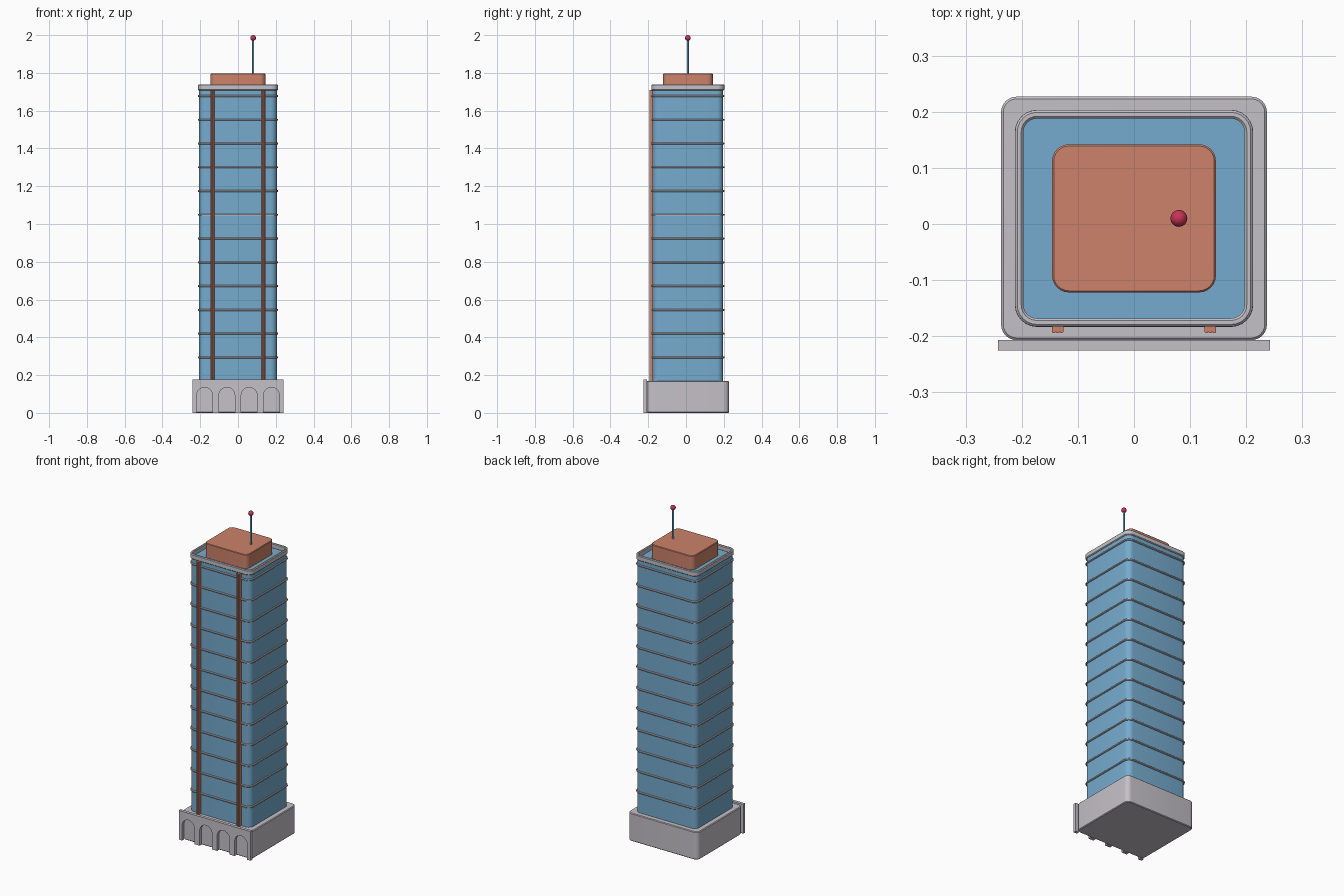
import bpy, bmesh, math

if "Cube" in bpy.data.objects:
    bpy.data.objects.remove(bpy.data.objects["Cube"])

CY = 0.01  # depth centre of the tower


def material(name, rgb):
    m = bpy.data.materials.new(name)
    m.diffuse_color = (*rgb, 1)
    m.use_nodes = True
    m.node_tree.nodes["Principled BSDF"].inputs["Base Color"].default_value = m.diffuse_color
    return m


GLASS = material("glass_blue", (0.18, 0.41, 0.62))
CLAY = material("terracotta", (0.61, 0.225, 0.145))
STONE = material("pale_stone", (0.56, 0.535, 0.575))
RED = material("beacon_red", (0.56, 0.035, 0.09))


def rounded_rect(hx, hy, r, n=6):
    pts = []
    for k, (sx, sy) in enumerate([(1, 1), (-1, 1), (-1, -1), (1, -1)]):
        for i in range(n + 1):
            a = math.pi / 2 * (k + i / n)
            pts.append((sx * (hx - r) + r * math.cos(a), sy * (hy - r) + r * math.sin(a) + CY))
    return pts


def finish(name, bm, mat):
    bmesh.ops.recalc_face_normals(bm, faces=bm.faces)
    me = bpy.data.meshes.new(name)
    bm.to_mesh(me)
    bm.free()
    me.materials.append(mat)
    ob = bpy.data.objects.new(name, me)
    bpy.context.collection.objects.link(ob)
    bpy.ops.object.select_all(action='DESELECT')
    bpy.context.view_layer.objects.active = ob
    ob.select_set(True)
    bpy.ops.object.shade_smooth_by_angle(angle=math.radians(35))
    return ob


def loft(name, rings, mat, closed=False):
    """Skin a list of equal-length point loops; closed joins last to first."""
    bm = bmesh.new()
    loops = [[bm.verts.new(p) for p in ring] for ring in rings]
    n = len(loops[0])
    pairs = list(zip(loops, loops[1:]))
    if closed:
        pairs.append((loops[-1], loops[0]))
    else:
        bm.faces.new(loops[0])
        bm.faces.new(loops[-1])
    for a, b in pairs:
        for i in range(n):
            j = (i + 1) % n
            bm.faces.new((a[i], a[j], b[j], b[i]))
    return finish(name, bm, mat)


def block(name, hx, hy, r, z0, z1, mat, bevel=0.003):
    b = bevel
    steps = [(b, z0), (0, z0 + b), (0, z1 - b), (b, z1)]
    return loft(name, [[(x, y, z) for x, y in rounded_rect(hx - d, hy - d, r - d)]
                       for d, z in steps], mat)


def frame(name, hx, hy, r, z0, z1, wall, bevel, mat):
    b = bevel
    section = [(b, z0), (0, z0 + b), (0, z1 - b), (b, z1),
               (wall - b, z1), (wall, z1 - b), (wall, z0 + b), (wall - b, z0)]
    return loft(name, [[(x, y, z) for x, y in rounded_rect(hx - d, hy - d, r - d)]
                       for d, z in section], mat, closed=True)


# Podium, glass shaft and rooftop volumes
block("podium", 0.237, 0.217, 0.028, 0, 0.17, STONE, 0.004)
block("glass_tower", 0.206, 0.187, 0.034, 0.165, 1.711, GLASS, 0.002)
frame("roof_parapet", 0.212, 0.193, 0.039, 1.708, 1.739, 0.015, 0.004, STONE)
block("roof_penthouse", 0.146, 0.132, 0.03, 1.705, 1.796, CLAY, 0.003)

# Floor bands
for i in range(12):
    z = 0.294 + i * 0.1258
    frame(f"floor_band_{i + 1}", 0.2125, 0.1935, 0.04, z - 0.005, z + 0.005, 0.009, 0.0025, STONE)

# Arcade slab with four open arches
outline = [(-0.242, 0.178), (-0.242, 0)]
for k in range(4):
    cx, w, spring = -0.177 + 0.118 * k, 0.042, 0.093
    outline.append((cx - w, 0))
    for i in range(17):
        a = math.pi * (1 - i / 16)
        outline.append((cx + w * math.cos(a), spring + w * math.sin(a)))
    outline.append((cx + w, 0))
outline += [(0.242, 0), (0.242, 0.178)]
loft("entrance_arcade", [[(x, y, z) for x, z in outline] for y in (-0.225, -0.207)], STONE)

# Fluted vertical fins on the front, each with three rounded ribs
for side, cx in (("left", -0.136), ("right", 0.136)):
    w, y_back, y_rib = 0.0105, -0.174, -0.191
    prof = [(cx + w, y_back), (cx - w, y_back)]
    rr = w / 3
    for k in range(3):
        rx = cx - w + rr * (2 * k + 1)
        for i in range(7):
            if k and i == 0:
                continue
            a = math.pi * (1 - i / 6)
            prof.append((rx + rr * math.cos(a), y_rib - rr * math.sin(a)))
    loft(f"front_fin_{side}", [[(x, y, z) for x, y in prof] for z in (0.168, 1.709)], CLAY)

# Antenna mast and beacon
mast = [[(0.08 + r * math.cos(i * math.pi / 8), CY + r * math.sin(i * math.pi / 8), z)
         for i in range(16)] for r, z in ((0.0055, 1.79), (0.0055, 1.985))]
loft("antenna_mast", mast, GLASS)
bm = bmesh.new()
bmesh.ops.create_uvsphere(bm, u_segments=24, v_segments=14, radius=0.015)
bmesh.ops.translate(bm, verts=bm.verts, vec=(0.08, CY, 1.985))
finish("antenna_beacon", bm, RED)
